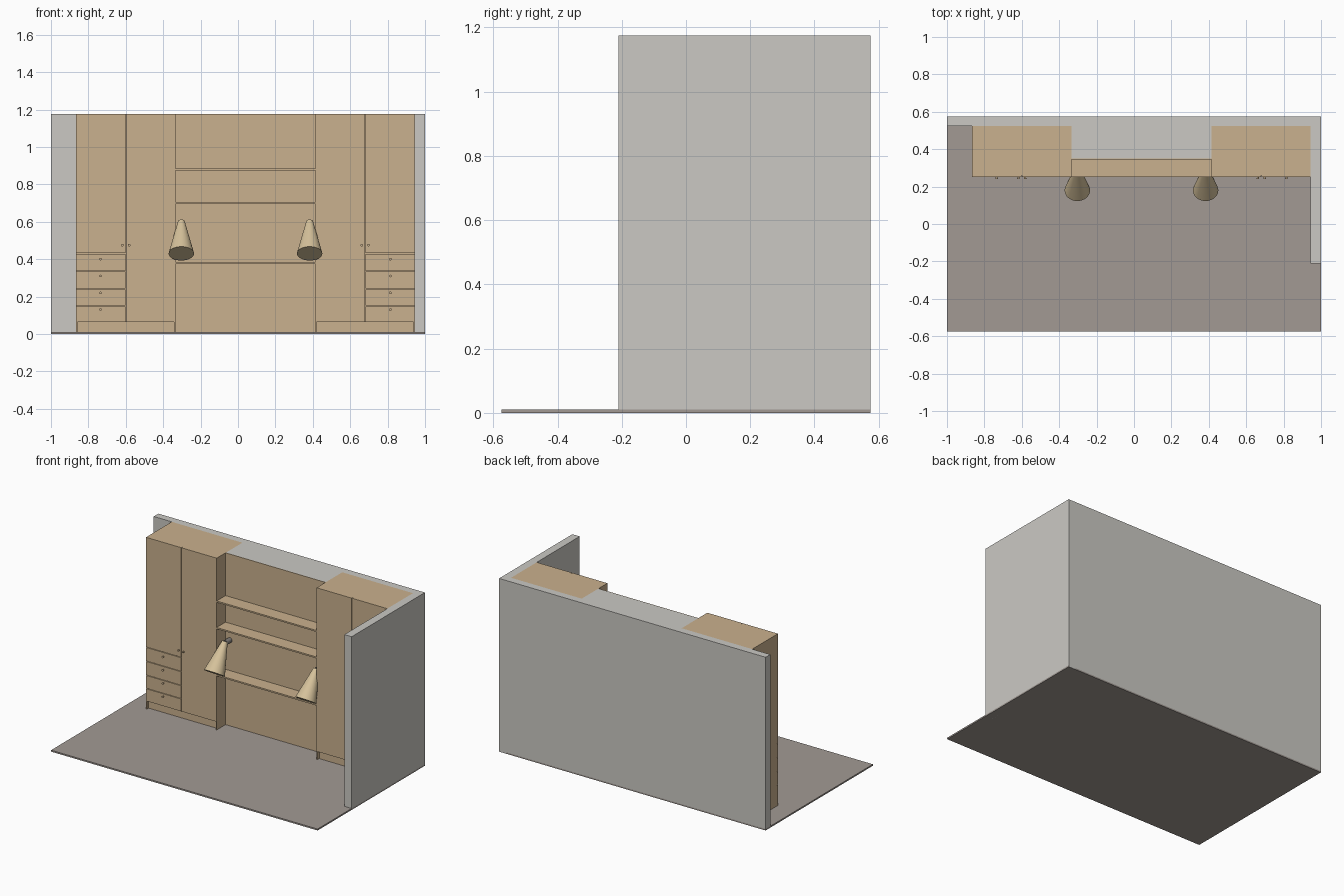
import bpy, math
from mathutils import Vector

cube = bpy.data.objects.get("Cube")
if cube:
    bpy.data.objects.remove(cube, do_unlink=True)


def material(name, rgb):
    lin = [((c / 255 + 0.055) / 1.055) ** 2.4 for c in rgb] + [1]
    m = bpy.data.materials.new(name)
    m.use_nodes = True
    m.diffuse_color = lin
    m.node_tree.nodes["Principled BSDF"].inputs["Base Color"].default_value = lin
    return m


WALL = material("wall_grey", (203, 201, 196))
FLOOR = material("floor_taupe", (162, 154, 148))
WOOD = material("light_wood", (202, 177, 142))
SHADE = material("lamp_cream", (214, 194, 155))
METAL = material("metal_grey", (130, 126, 122))


def box(name, x, y, z, mat):
    """Box spanning the (min, max) ranges given for each axis."""
    bpy.ops.mesh.primitive_cube_add(size=1, location=[sum(r) / 2 for r in (x, y, z)])
    ob = bpy.context.object
    ob.scale = [abs(r[1] - r[0]) for r in (x, y, z)]
    bpy.ops.object.transform_apply(location=False, rotation=False, scale=True)
    ob.name = name
    ob.data.materials.append(mat)
    return ob


def cone(name, a, b, ra, rb, mat, sides=32):
    """Round tapered bar from point a (radius ra) to point b (radius rb)."""
    a, b = Vector(a), Vector(b)
    bpy.ops.mesh.primitive_cone_add(vertices=sides, radius1=ra, radius2=rb,
                                    depth=(b - a).length, location=(a + b) / 2)
    ob = bpy.context.object
    ob.rotation_euler = (b - a).to_track_quat('Z', 'Y').to_euler()
    bpy.ops.object.shade_smooth_by_angle(angle=math.radians(40))
    ob.name = name
    ob.data.materials.append(mat)


TOP, GROUND, KICK = 1.175, 0.01, 0.065
FRONT, NICHE, BACK = 0.25, 0.345, 0.525
CENTRE = 0.04      # mirror plane of the furniture

# Room shell
box("floor", (-1, 1), (-0.575, 0.575), (0, GROUND), FLOOR)
box("back_wall", (-1, 1), (BACK, 0.575), (0, TOP), WALL)
box("side_wall", (0.945, 1), (-0.21, 0.575), (0, TOP), WALL)

# Niche: wall projection, wood facing and shelves
niche_x = (CENTRE - 0.375, CENTRE + 0.375)
box("niche_wall", niche_x, (NICHE + 0.004, BACK), (GROUND, TOP), WALL)
box("niche_panel", niche_x, (NICHE, NICHE + 0.004), (GROUND, TOP), WOOD)
for i, z in enumerate((0.38, 0.70, 0.88)):
    box(f"shelf_{i + 1}", niche_x, (FRONT, NICHE), (z - 0.005, z + 0.005), WOOD)

# Cabinets and lamps, mirrored about the niche
for side, s in (("right", -1), ("left", 1)):
    def span(a, b):
        return tuple(sorted((CENTRE + s * a, CENTRE + s * b)))

    inner, split, outer = 0.375, 0.64, 0.905
    door_y = (FRONT, FRONT + 0.01)
    box(f"{side}_carcass", span(inner, outer), (FRONT + 0.01, BACK), (KICK, TOP), WOOD)
    box(f"{side}_plinth", span(inner, outer), (FRONT + 0.02, BACK), (GROUND, KICK), WOOD)
    for tag, a in (("inner", inner), ("outer", outer - 0.006)):
        box(f"{side}_{tag}_foot", span(a, a + 0.006), (FRONT, BACK), (GROUND, KICK), WOOD)

    # Doors and drawer fronts with thin gaps
    g = 0.0015
    box(f"{side}_tall_door", span(inner, split - g), door_y, (KICK, TOP), WOOD)
    levels = (KICK, 0.15, 0.24, 0.335, 0.43)
    for i in range(4):
        lo, hi = levels[i] + (0.002 if i else 0), levels[i + 1] - 0.002
        box(f"{side}_drawer_{i + 1}", span(split + g, outer), door_y, (lo, hi), WOOD)
    box(f"{side}_upper_door", span(split + g, outer), door_y, (0.432, TOP), WOOD)

    # Knobs
    knobs = [(0.775, 0.13 + 0.09 * i) for i in range(4)] + [(split - 0.018, 0.475), (split + 0.018, 0.475)]
    for i, (a, z) in enumerate(knobs):
        x = CENTRE + s * a
        cone(f"{side}_knob_{i + 1}", (x, FRONT, z), (x, FRONT - 0.01, z), 0.005, 0.007, WOOD, 12)

    # Reading lamp
    x = CENTRE + s * 0.343
    cone(f"{side}_lamp_mount", (x, NICHE, 0.592), (x, 0.295, 0.592), 0.017, 0.017, METAL, 24)
    cone(f"{side}_lamp_shade", (x, 0.18, 0.43), (x, 0.292, 0.602), 0.068, 0.018, SHADE)
